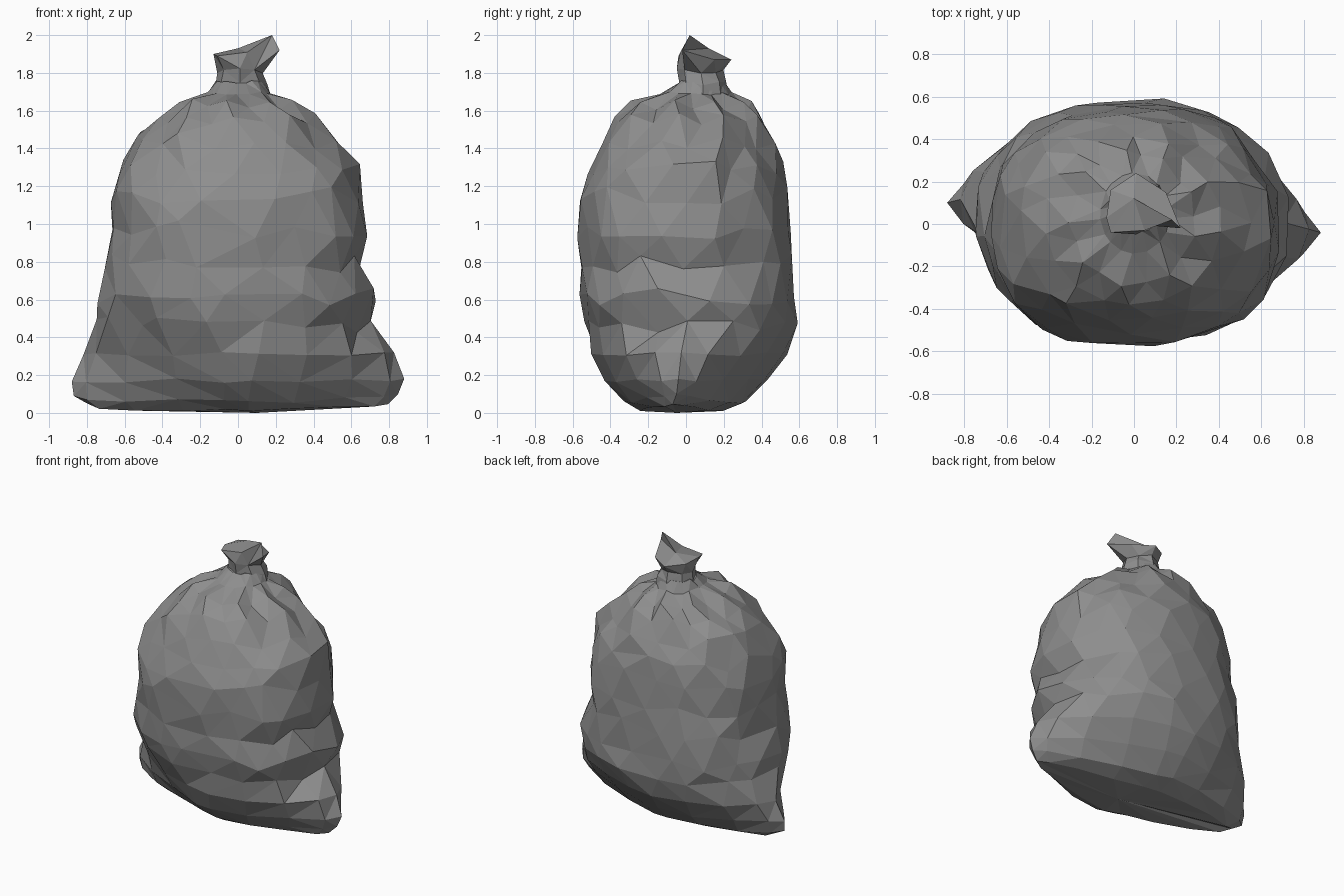
import bpy, bmesh, math, random
from mathutils import Vector

if "Cube" in bpy.data.objects:
    bpy.data.objects.remove(bpy.data.objects["Cube"])

random.seed(5)
SEG = 18
TAU = math.tau


def loft(name, rings, cap_bottom, cap_top):
    """Skin equal-sized rings of points with triangles, closing the ends with fans."""
    bm = bmesh.new()
    rows = [[bm.verts.new(p) for p in r] for r in rings]
    n = len(rows[0])
    for a, b in zip(rows, rows[1:]):
        for i in range(n):
            j = (i + 1) % n
            # use the shorter diagonal
            if (a[i].co - b[j].co).length < (a[j].co - b[i].co).length:
                bm.faces.new((a[i], a[j], b[j]))
                bm.faces.new((a[i], b[j], b[i]))
            else:
                bm.faces.new((a[i], a[j], b[i]))
                bm.faces.new((a[j], b[j], b[i]))
    for row, tip in ((rows[0], cap_bottom), (rows[-1], cap_top)):
        if tip:
            c = bm.verts.new(tip)
            for i in range(n):
                bm.faces.new((row[i], row[(i + 1) % n], c))
    bmesh.ops.recalc_face_normals(bm, faces=bm.faces)
    me = bpy.data.meshes.new(name)
    bm.to_mesh(me)
    bm.free()
    ob = bpy.data.objects.new(name, me)
    bpy.context.collection.objects.link(ob)
    me.materials.append(grey)
    return ob


grey = bpy.data.materials.new("grey_plastic")
grey.diffuse_color = (0.27, 0.27, 0.27, 1)
grey.use_nodes = True
grey.node_tree.nodes["Principled BSDF"].inputs["Base Color"].default_value = grey.diffuse_color

# Bag profile: height, left, right, front, back, squareness (1 = diamond, 2 = ellipse)
profile = [
    (0.04, -.80, .79, -.24, .18, 1.35),
    (0.09, -.87, .85, -.33, .31, 1.35),
    (0.17, -.88, .88, -.43, .43, 1.4),
    (0.31, -.81, .83, -.50, .53, 1.65),
    (0.46, -.75, .70, -.54, .59, 2.1),
    (0.62, -.74, .73, -.56, .58, 2.25),
    (0.79, -.70, .66, -.56, .57, 2.3),
    (0.97, -.67, .69, -.59, .56, 2.3),
    (1.15, -.67, .67, -.57, .54, 2.3),
    (1.30, -.63, .64, -.51, .51, 2.3),
    (1.44, -.54, .54, -.45, .47, 2.25),
    (1.56, -.42, .41, -.38, .41, 2.1),
    (1.64, -.30, .29, -.29, .34, 2.0),
    (1.69, -.16, .17, -.14, .24, 2.0),
    (1.75, -.12, .14, -.04, .20, 2.0),
]

# Crumple folds: angle (degrees, 0 = right, 270 = front), height, angular size, vertical size, depth
folds = [
    (285, .97, 10, .10, .06), (295, .52, 18, .06, .04), (222, .46, 14, .08, .06),
    (12, .76, 16, .06, .05), (32, 1.25, 9, .35, .07), (165, .80, 14, .07, .03),
    (42, .75, 12, .06, .05), (130, .45, 14, .07, .03), (50, 1.5, 9, .2, .06),
    (345, .45, 12, .06, .03),
]


def bag_point(k, i):
    z, xl, xr, yf, yb, n = profile[k]
    low, top = k < 4, k > 10
    a = TAU * (i + (0.5 if k > 3 and k % 2 else 0)) / SEG
    if not low:
        a += random.uniform(-.09, .09)
    c, s = math.cos(a), math.sin(a)
    x = math.copysign(abs(c) ** (2 / n), c) * (xr - xl) / 2 + (xl + xr) / 2
    y = math.copysign(abs(s) ** (2 / n), s) * (yb - yf) / 2 + (yb + yf) / 2
    if low:  # the two bottom corners are twisted and sit at different depths
        y += (-.04 if c > 0 else -.10) * c
    # small crumples, gathers at the neck and larger folds
    r = 1 + random.uniform(-.015, .025) * (0.4 if low or top else 1)
    if k == 12:
        r *= 1.03 if i % 2 else 0.96
    for fa, fz, wa, wz, d in folds:
        da = (math.degrees(a) - fa + 180) % 360 - 180
        r -= 1.5 * d * math.exp(-(da / wa) ** 2 - ((z - fz) / wz) ** 2)
    dz = random.uniform(-.05, .05) if 3 < k < 11 else random.uniform(-.012, .012)
    if k in (11, 12):
        dz += .015 if i % 2 else -.025
    if k < 2:  # the base sags in the middle
        dz -= .03 * abs(s)
    return Vector((x * r, y * r, max(z + dz, .01)))


# Bag body, kept within its overall width and depth
rings = [[bag_point(k, i) for i in range(SEG)] for k in range(len(profile))]
for r in rings:
    for p in r:
        p.x = max(-.88, min(.88, p.x))
        p.y = max(-.60, min(.60, p.y))
loft("bag_body", rings, (0.1, -.05, 0), (0.02, .09, 1.74))

# Tied neck: gathered collar, pinch, then a lopsided flared end
flare = [(.22, -.02, 1.92), (.15, .15, 1.87), (.01, .24, 1.87), (-.11, .16, 1.89),
         (-.13, .03, 1.90), (-.11, -.04, 1.89), (.05, -.03, 1.91), (.18, .02, 2.0)]


def collar(z, rx, ry, cx, cy):
    return [(cx + rx * math.cos(TAU * i / 8) * random.uniform(.9, 1.08),
             cy + ry * math.sin(TAU * i / 8) * random.uniform(.9, 1.08),
             z + random.uniform(-.015, .015)) for i in range(8)]


knot = [collar(1.66, .16, .14, .01, .09), collar(1.74, .14, .12, .01, .09),
        collar(1.81, .12, .12, .01, .08), flare]
loft("tied_neck", knot, None, (0.0, .12, 1.93))
